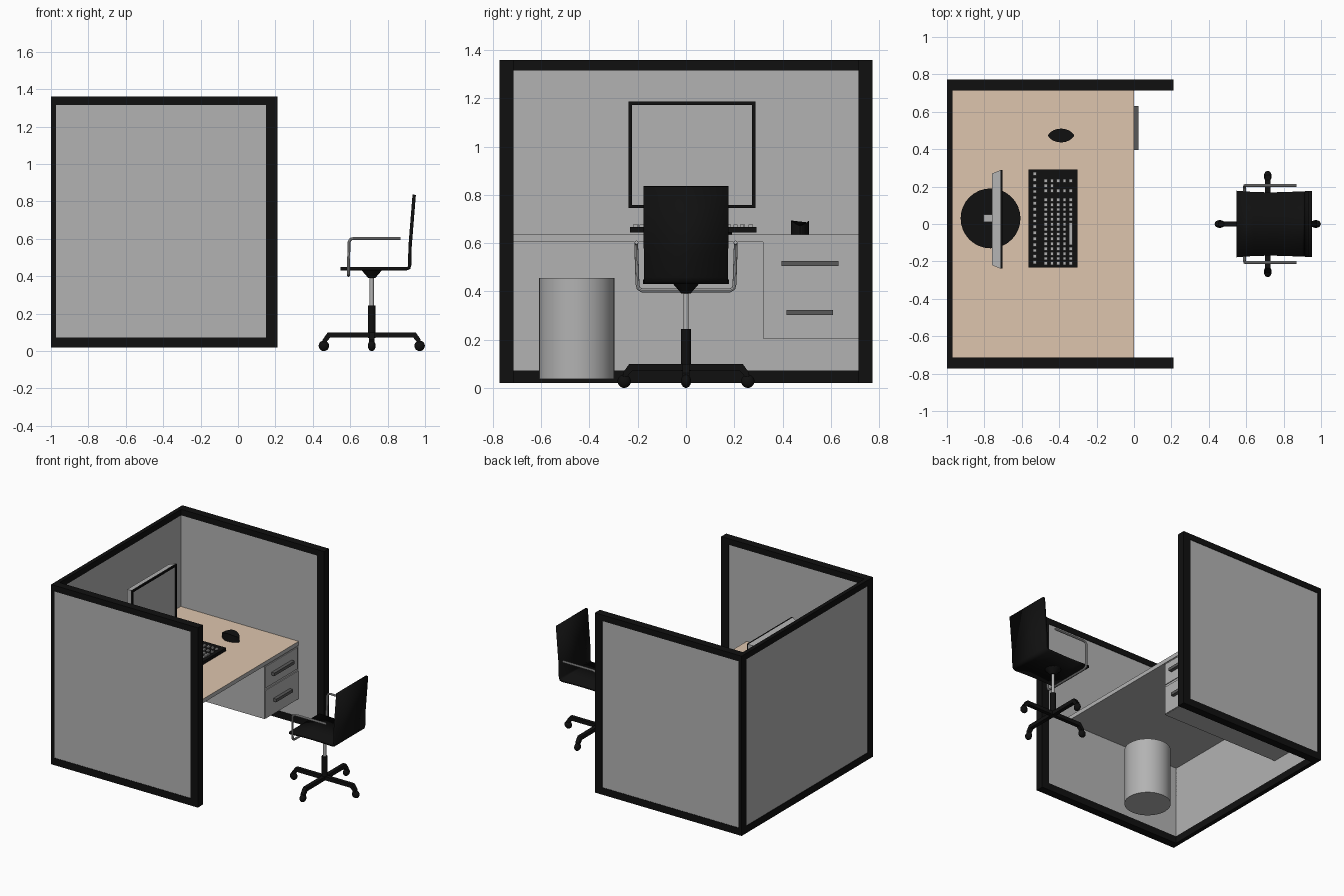
import bpy, bmesh, math
from mathutils import Matrix, Vector

if "Cube" in bpy.data.objects:
    bpy.data.objects.remove(bpy.data.objects["Cube"])


def mat(name, r, g, b):
    m = bpy.data.materials.new(name)
    m.diffuse_color = (r, g, b, 1)
    m.use_nodes = True
    m.node_tree.nodes["Principled BSDF"].inputs["Base Color"].default_value = m.diffuse_color
    return m


BLACK = mat("black", 0.005, 0.005, 0.005)
DARK = mat("dark_grey", 0.1, 0.1, 0.1)
TAN = mat("tan", 0.73, 0.56, 0.42)
GREY = mat("grey", 0.45, 0.45, 0.45)


def finish(name, bm, m=GREY, smooth=False):
    bmesh.ops.recalc_face_normals(bm, faces=bm.faces)
    me = bpy.data.meshes.new(name)
    bm.to_mesh(me)
    bm.free()
    ob = bpy.data.objects.new(name, me)
    bpy.context.collection.objects.link(ob)
    me.materials.append(m)
    if smooth:
        shade(ob)
    return ob


def shade(ob):
    bpy.ops.object.select_all(action='DESELECT')
    ob.select_set(True)
    bpy.context.view_layer.objects.active = ob
    bpy.ops.object.shade_smooth_by_angle(angle=math.radians(35))


def add_box(bm, x, y, z):
    c = [(a + b) / 2 for a, b in (x, y, z)]
    s = [b - a for a, b in (x, y, z)]
    return bmesh.ops.create_cube(bm, size=1, matrix=Matrix.Translation(c) @ Matrix.Diagonal((*s, 1)))


def boxes(name, m, *specs):
    bm = bmesh.new()
    for s in specs:
        add_box(bm, *s)
    return finish(name, bm, m)


def cone(name, m, x, y, z0, z1, r0, r1, seg=24):
    bm = bmesh.new()
    bmesh.ops.create_cone(bm, cap_ends=True, segments=seg, radius1=r0, radius2=r1, depth=z1 - z0,
                          matrix=Matrix.Translation((x, y, (z0 + z1) / 2)))
    return finish(name, bm, m, True)


# Cubicle walls: black frames around grey panels
B, T = (0.02, 0.073), (1.315, 1.36)
H = (0.02, 1.36)
for name, y in (("front_wall", (-0.773, -0.715)), ("rear_wall", (0.715, 0.773))):
    boxes(name + "_frame", BLACK, ((-1, 0.15), y, B), ((-1, 0.15), y, T),
          ((0.15, 0.21), y, H), ((-1, -0.973), y, (B[1], T[0])))
    boxes(name + "_panel", GREY, ((-0.973, 0.15), (y[0] + 0.003, y[1] - 0.003), (B[1], T[0])))
W = (-0.715, 0.715)
boxes("back_wall_frame", BLACK, ((-1, -0.97), W, B), ((-1, -0.97), W, T))
boxes("back_wall_panel", GREY, ((-0.997, -0.973), (-0.74, 0.74), (B[1], T[0])))

# Desk with tan top face
desk = boxes("desk_top", GREY, ((-0.973, 0), W, (0.605, 0.635)))
desk.data.materials.append(TAN)
for p in desk.data.polygons:
    if p.normal.z > 0.9:
        p.material_index = 1

# Drawer cabinet
boxes("drawer_cabinet", GREY, ((-0.973, -0.006), (0.32, 0.715), (0.205, 0.605)))
boxes("drawer_fronts", GREY, ((-0.006, 0), (0.325, 0.70), (0.435, 0.595)),
      ((-0.006, 0), (0.325, 0.71), (0.207, 0.417)))
boxes("drawer_handles", DARK, ((0, 0.025), (0.395, 0.632), (0.505, 0.527)),
      ((0, 0.025), (0.417, 0.61), (0.302, 0.324)))

# Waste bin, open at the top
bm = bmesh.new()
bx, by = -0.5, -0.453
prof = [(0.157, 0.037), (0.157, 0.455), (0.151, 0.455), (0.151, 0.045)]
rings = [[bm.verts.new((bx + r * math.cos(a), by + r * math.sin(a), z))
          for a in (i * math.tau / 32 for i in range(32))] for r, z in prof]
for lo, hi in zip(rings, rings[1:]):
    for i in range(32):
        j = (i + 1) % 32
        bm.faces.new((lo[i], lo[j], hi[j], hi[i]))
bm.faces.new(rings[0])
bm.faces.new(rings[-1])
finish("waste_bin", bm, GREY, True)

# Monitor: tapered case, bezel, screen, neck and round base
my = (-0.238, 0.288)
mz = (0.745, 1.187)
bm = bmesh.new()
add_box(bm, (-0.76, -0.715), my, mz)
for v in bm.verts:
    if v.co.x < -0.74:
        v.co.y = 0.025 + (v.co.y - 0.025) * 0.93
        v.co.z = 0.966 + (v.co.z - 0.966) * 0.95
finish("monitor_case", bm)
bw = 0.014
mx = (-0.715, -0.703)
boxes("monitor_bezel", BLACK, (mx, my, (mz[0], mz[0] + bw)), (mx, my, (mz[1] - bw, mz[1])),
      (mx, (my[0], my[0] + bw), mz), (mx, (my[1] - bw, my[1]), mz))
boxes("monitor_screen", GREY, ((-0.716, -0.71), (my[0] + bw, my[1] - bw), (mz[0] + bw, mz[1] - bw)))
boxes("monitor_neck", GREY, ((-0.805, -0.77), (0.01, 0.05), (0.65, 0.96)),
      ((-0.77, -0.75), (0.01, 0.05), (0.90, 0.96)))
cone("monitor_base", BLACK, -0.767, 0.03, 0.635, 0.652, 0.16, 0.16, 32)

# Keyboard with rows of keys
boxes("keyboard", BLACK, ((-0.565, -0.303), (-0.233, 0.292), (0.645, 0.668)))
keys = []


def key(x, y, w=0.018):
    keys.append(((x - 0.009, x + 0.009), (y - w / 2, y + w / 2), (0.667, 0.678)))


for i in range(16):
    key(-0.53, 0.268 - i * 0.0315)
for r in range(5):
    x = -0.472 + r * 0.0335
    for c in range(14):
        if r == 4 and 4 < c < 10:
            continue
        key(x, 0.13 - c * 0.0262)
    for c in range(3):
        if r < 2 or c != 1:
            key(x, 0.232 - c * 0.027)
key(-0.338, -0.053, 0.12)
boxes("keyboard_keys", GREY, *keys)

# Mouse: lens-shaped outline
bm = bmesh.new()
n = 20
vs = []
for i in range(n):
    a = i * math.tau / n
    s = math.sin(a)
    vs.append(bm.verts.new((-0.39 + 0.07 * math.cos(a), 0.473 + 0.037 * s * abs(s) ** 0.4, 0.636)))
f = bm.faces.new(vs)
top = bmesh.ops.extrude_face_region(bm, geom=[f])["geom"]
for v in top:
    if isinstance(v, bmesh.types.BMVert):
        v.co.z = 0.694 - 4.5 * (v.co.x + 0.39) ** 2
finish("mouse", bm, BLACK)

# Chair seat and back: one bent sheet
bm = bmesh.new()
prof = [(0.547, 0.44, 0.178), (0.64, 0.441, 0.171), (0.73, 0.441, 0.169), (0.82, 0.441, 0.171),
        (0.90, 0.44, 0.175), (0.914, 0.445, 0.175), (0.918, 0.46, 0.175), (0.92, 0.56, 0.175), (0.942, 0.836, 0.176)]
rows = [[bm.verts.new((x, s * w, z)) for s in (-1, 1)] for x, z, w in prof]
for a, b in zip(rows, rows[1:]):
    bm.faces.new((a[0], b[0], b[1], a[1]))
seat = finish("chair_seat_and_back", bm, BLACK, True)
mod = seat.modifiers.new("thickness", 'SOLIDIFY')
mod.thickness = 0.018
mod.offset = 0

# Armrests: one tube running under the seat
half = [(0.87, 0.205, 0.603), (0.62, 0.205, 0.603), (0.602, 0.206, 0.598), (0.593, 0.206, 0.582),
        (0.591, 0.201, 0.43), (0.591, 0.197, 0.413), (0.591, 0.182, 0.404)]
path = half + [(x, -y, z) for x, y, z in reversed(half)]
cu = bpy.data.curves.new("armrest_tube", 'CURVE')
cu.dimensions = '3D'
cu.bevel_depth = 0.008
cu.bevel_resolution = 2
cu.use_fill_caps = True
sp = cu.splines.new('POLY')
sp.points.add(len(path) - 1)
for p, c in zip(sp.points, path):
    p.co = (*c, 1)
arm = bpy.data.objects.new("armrest_tube", cu)
bpy.context.collection.objects.link(arm)
cu.materials.append(GREY)
bpy.ops.object.select_all(action='DESELECT')
arm.select_set(True)
bpy.context.view_layer.objects.active = arm
bpy.ops.object.convert(target='MESH')
shade(arm)

# Chair column
CX = 0.715
cone("seat_mount", BLACK, CX, 0, 0.392, 0.434, 0.02, 0.056)
cone("column_upper", GREY, CX, 0, 0.24, 0.395, 0.011, 0.011)
cone("column_lower", BLACK, CX, 0, 0.07, 0.245, 0.02, 0.02)

# Four legs with casters
for i in range(4):
    turn = Matrix.Translation((CX, 0, 0)) @ Matrix.Rotation(i * math.pi / 2, 4, 'Z')
    bm = bmesh.new()
    outline = [(0, 0.072), (0.222, 0.072), (0.243, 0.048), (0.262, 0.048), (0.262, 0.062), (0.235, 0.1), (0, 0.1)]
    f = bm.faces.new([bm.verts.new((x, -0.014, z)) for x, z in outline])
    ext = bmesh.ops.extrude_face_region(bm, geom=[f])["geom"]
    bmesh.ops.translate(bm, vec=(0, 0.028, 0), verts=[v for v in ext if isinstance(v, bmesh.types.BMVert)])
    bm.transform(turn)
    finish("chair_leg_%d" % (i + 1), bm, BLACK)
    bm = bmesh.new()
    bmesh.ops.create_uvsphere(bm, u_segments=16, v_segments=10, radius=1,
                              matrix=turn @ Matrix.Translation((0.256, 0, 0.028)) @ Matrix.Diagonal((0.028, 0.021, 0.028, 1)))
    finish("caster_%d" % (i + 1), bm, BLACK, True)
